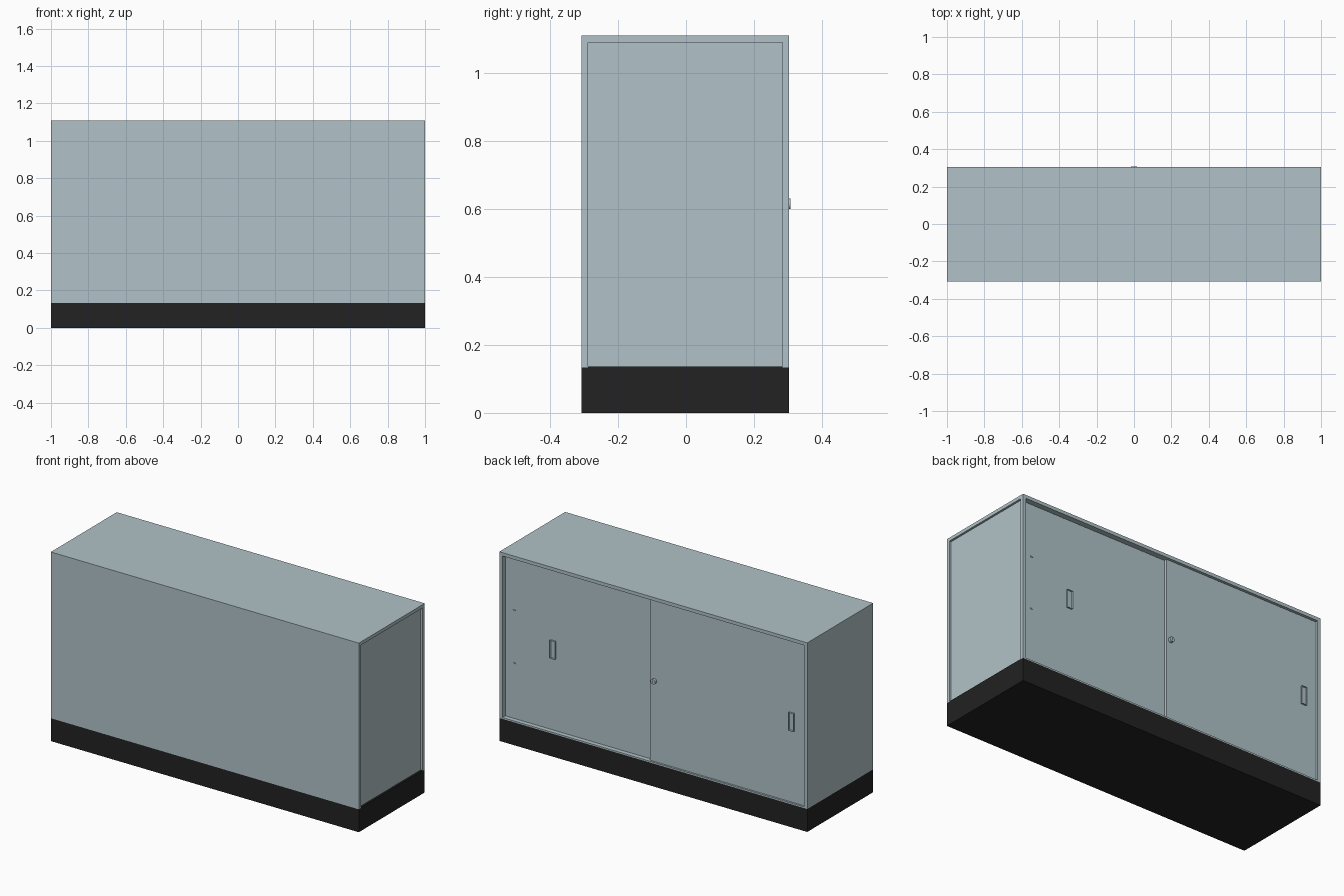
import bpy
import bmesh
from mathutils import Matrix

if "Cube" in bpy.data.objects:
    bpy.data.objects.remove(bpy.data.objects["Cube"], do_unlink=True)


def make_material(name, rgb):
    mat = bpy.data.materials.new(name)
    mat.use_nodes = True
    mat.diffuse_color = (*rgb, 1)
    mat.node_tree.nodes["Principled BSDF"].inputs["Base Color"].default_value = (*rgb, 1)
    return mat


GREY = make_material("pale blue grey", (0.44, 0.545, 0.58))
BLACK = make_material("black", (0.016, 0.016, 0.016))


def finish(name, bm, mat):
    mesh = bpy.data.meshes.new(name)
    bm.to_mesh(mesh)
    bm.free()
    mesh.materials.append(mat)
    obj = bpy.data.objects.new(name, mesh)
    bpy.context.collection.objects.link(obj)
    return obj


def box(name, x, y, z, mat=GREY, inset=0, depth=0):
    """Box from (low, high) ranges; optionally sinks a panel into its +y face."""
    bm = bmesh.new()
    bmesh.ops.create_cube(bm, size=1)
    for v in bm.verts:
        v.co = [r[0] if c < 0 else r[1] for r, c in zip((x, y, z), v.co)]
    bm.normal_update()
    if inset:
        face = max(bm.faces, key=lambda f: f.normal.y)
        bmesh.ops.inset_region(bm, faces=[face], thickness=inset)
        for v in face.verts:
            v.co.y -= depth
    return finish(name, bm, mat)


FRONT, BACK = -0.3075, 0.3035
BASE, TOP = 0.134, 1.11
T = 0.02                      # board thickness
INNER_TOP = TOP - T

# Plinth with a slightly raised middle
box("plinth", (-1, 1), (FRONT, BACK), (0, BASE), BLACK)
box("plinth_top", (-0.99, 0.9995), (FRONT + T, BACK - T), (BASE - 0.01, 0.137), BLACK)

# Carcass boards
box("top_board", (-1, 1), (FRONT, BACK), (INNER_TOP, TOP))
box("front_panel", (-1, 1), (FRONT, FRONT + T), (BASE, INNER_TOP))
box("right_side", (-1, -1 + T), (FRONT + T, BACK), (BASE, INNER_TOP))
box("left_side_panel", (1 - T, 0.988), (FRONT + T, BACK - T), (BASE, INNER_TOP))
box("left_back_post", (1 - T, 1), (BACK - T, BACK), (BASE, INNER_TOP))
box("bottom_rail", (-1 + T, 1 - T), (BACK - 0.06, BACK), (BASE, 0.142))

# Sliding doors, one running behind the other
OUTER, REAR = BACK - 0.011, BACK - 0.027
doors = {
    "right": ((-0.978, 0.0275), OUTER, -0.893),
    "left": ((0.0, 0.978), REAR, 0.668),
}
for side, (span, y, hx) in doors.items():
    box(side + "_door", span, (y - 0.015, y), (0.142, INNER_TOP - 0.004))
    box(side + "_handle", (hx - 0.017, hx + 0.017), (y - 0.005, y + 0.009),
        (0.563, 0.668), inset=0.004, depth=0.006)

# Small pegs on the rear door
for label, z in (("lower", 0.467), ("upper", 0.777)):
    box(label + "_peg", (0.915, 0.929), (REAR - 0.005, REAR + 0.004), (z - 0.003, z + 0.003))

# Round lock with a key slot
bm = bmesh.new()
bmesh.ops.create_cone(bm, cap_ends=True, segments=24, radius1=0.015, radius2=0.015,
                      depth=0.022, matrix=Matrix.Translation((0, 0.2965, 0.615))
                      @ Matrix.Rotation(1.5708, 4, "X"))
lock = finish("lock", bm, GREY)
bpy.context.view_layer.objects.active = lock
lock.select_set(True)
bpy.ops.object.shade_smooth_by_angle()
box("key_slot", (-0.002, 0.002), (0.3, 0.3078), (0.607, 0.623), BLACK)
